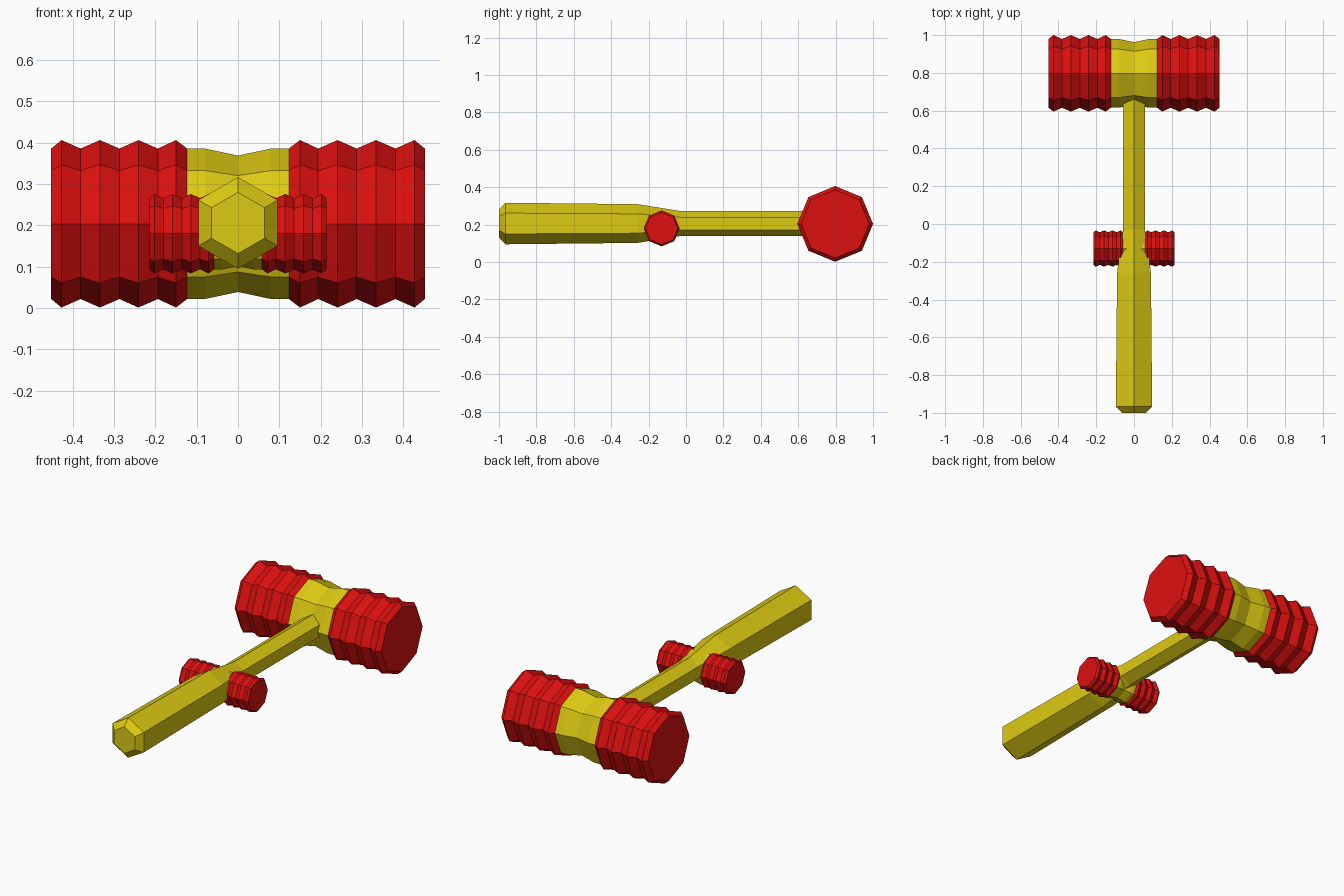
import bpy
import bmesh
import math
from mathutils import Vector

if "Cube" in bpy.data.objects:
    bpy.data.objects.remove(bpy.data.objects["Cube"])


def material(name, color):
    m = bpy.data.materials.new(name)
    m.diffuse_color = color
    m.use_nodes = True
    m.node_tree.nodes["Principled BSDF"].inputs["Base Color"].default_value = m.diffuse_color
    return m


RED = material("red", (0.73, 0.005, 0.005, 1))
YELLOW = material("yellow", (0.73, 0.59, 0.006, 1))


def loft(name, stations, sides, axis, center, mat, cap_start=True, cap_end=True):
    """Flat-sided tube through (position, radius) stations, with a corner at top."""
    bm = bmesh.new()
    rings = []
    for pos, r in stations:
        ring = []
        for i in range(sides):
            a = 2 * math.pi * i / sides
            u, z = r * math.sin(a), r * math.cos(a)
            p = Vector((pos, u, z)) if axis == 'X' else Vector((u, pos, z))
            ring.append(bm.verts.new(p + Vector(center)))
        rings.append(ring)
    for a, b in zip(rings, rings[1:]):
        for i in range(sides):
            j = (i + 1) % sides
            bm.faces.new((a[i], a[j], b[j], b[i]))
    if cap_start:
        bm.faces.new(rings[0])
    if cap_end:
        bm.faces.new(rings[-1])
    bmesh.ops.recalc_face_normals(bm, faces=bm.faces)
    mesh = bpy.data.meshes.new(name)
    bm.to_mesh(mesh)
    bm.free()
    mesh.materials.append(mat)
    ob = bpy.data.objects.new(name, mesh)
    bpy.context.collection.objects.link(ob)
    return ob


# Pleated bellows and waisted hub profiles: (x, radius)
LOW, HIGH = 0.182, 0.2025
BELLOWS_X = [0.123, 0.150, 0.194, 0.241, 0.287, 0.334, 0.381, 0.427, 0.452]
BELLOWS = [(x, HIGH if i % 2 else LOW) for i, x in enumerate(BELLOWS_X)]
HUB = [(-0.123, LOW), (-0.08, LOW), (0, 0.165), (0.08, LOW), (0.123, LOW)]


def double_head(prefix, center, s):
    loft(prefix + "_hub", [(x * s, r * s) for x, r in HUB], 8, 'X', center, YELLOW)
    for label, sign in (("right", 1), ("left", -1)):
        loft(f"{prefix}_bellows_{label}", [(sign * x * s, r * s) for x, r in BELLOWS],
             8, 'X', center, RED, cap_start=False)


# Main striking head and the small crosspiece at the guard
double_head("main_head", (0, 0.7975, 0.204), 1.0)
double_head("small_head", (0, -0.13, 0.18), 0.474)

# Hexagonal handle: chamfered butt, thick grip, taper, slim shaft into the head
loft("handle", [(-1.0, 0.074), (-0.966, 0.111), (-0.26, 0.1035), (-0.03, 0.067), (0.75, 0.067)],
     6, 'Y', (0, 0, 0.206), YELLOW)
